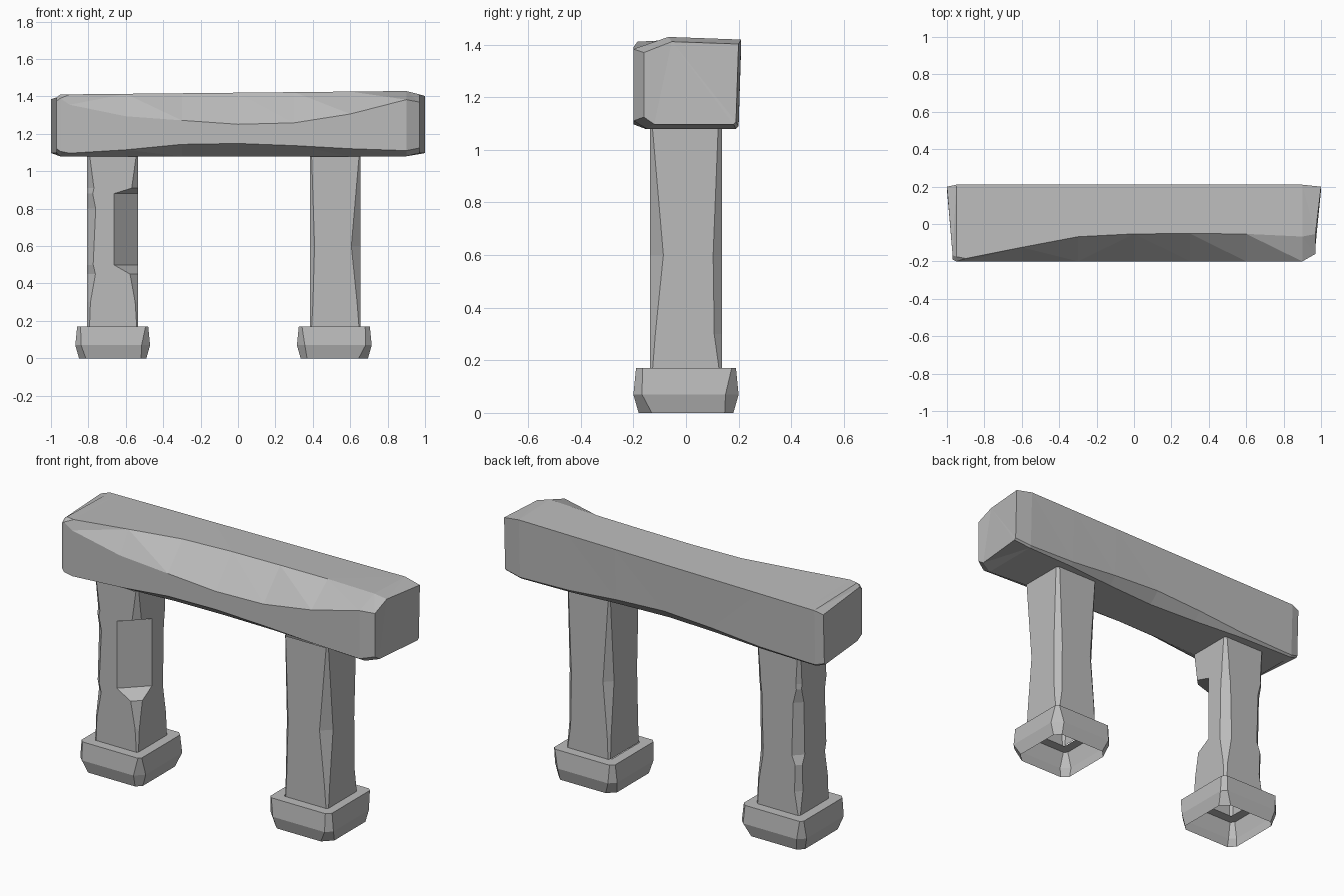
import bpy
import bmesh
import math
import random

random.seed(4)

cube = bpy.data.objects.get("Cube")
if cube:
    bpy.data.objects.remove(cube, do_unlink=True)

GREY = (0.5, 0.5, 0.5, 1)
stone = bpy.data.materials.new("grey stone")
stone.use_nodes = True
stone.diffuse_color = GREY
stone.node_tree.nodes["Principled BSDF"].inputs["Base Color"].default_value = GREY

PLINTH_TOP = 0.17
LINTEL_BASE = 1.08
LINTEL_TOP = 1.42
HALF_DEPTH = 0.2
PILLAR_HALF = 0.136


def loft(name, rings, capped):
    """Join equal rings of points into a faceted skin, with closed or open ends."""
    bm = bmesh.new()
    loops = [[bm.verts.new(point) for point in ring] for ring in rings]
    count = len(loops[0])
    for lower, upper in zip(loops, loops[1:]):
        for i in range(count):
            j = (i + 1) % count
            bm.faces.new((lower[i], lower[j], upper[j], upper[i]))
    if capped:
        bm.faces.new(reversed(loops[0]))
        bm.faces.new(loops[-1])
    bmesh.ops.triangulate(bm, faces=bm.faces[:])
    bmesh.ops.recalc_face_normals(bm, faces=bm.faces[:])
    mesh = bpy.data.meshes.new(name)
    bm.to_mesh(mesh)
    bm.free()
    mesh.materials.append(stone)
    bpy.context.collection.objects.link(bpy.data.objects.new(name, mesh))


def chipped_ring(centre_x, z, half_x, half_y, chips):
    """Rectangle at height z; chips run front right, front left, back left, back right."""
    corners = ((-1, -1), (1, -1), (1, 1), (-1, 1))
    ring = []
    for (side, face), chip in zip(corners, chips):
        on_side = (centre_x + side * half_x, face * (half_y - chip), z)
        on_face = (centre_x + side * (half_x - chip), face * half_y, z)
        ring += [on_side, on_face] if side * face > 0 else [on_face, on_side]
    return ring


def lintel_ring(x):
    """Cross-section whose front edges are worn back most at mid span."""
    wear = 1 - x * x
    rough = random.uniform(-0.02, 0.02)
    top = LINTEL_TOP + x / 100
    back_chip = 0.01 + wear ** 4 / 20
    return [
        (x, -HALF_DEPTH + 0.04 + wear / 20, LINTEL_BASE),
        (x, -HALF_DEPTH, LINTEL_BASE + 0.02 + wear ** 2 / 18 + rough / 2),
        (x, -HALF_DEPTH, LINTEL_TOP - 0.03 - wear / 8 + rough),
        (x, -HALF_DEPTH + wear / 9 + (1 + x) / 20 + rough, top),
        (x, HALF_DEPTH + 0.01, top - 0.01),
        (x, HALF_DEPTH, LINTEL_BASE + back_chip),
        (x, HALF_DEPTH - back_chip, LINTEL_BASE),
    ]


def worn_end(ring, side, pull):
    """Shrink a ring towards the back and set it at the end of the lintel."""
    middle = (LINTEL_BASE + LINTEL_TOP) / 2
    return [(side * (1 - (0.03 if y < 0 else 0)), y * (pull if y < 0 else 0.95),
             middle + (z - middle) * 0.9) for x, y, z in ring]


# Lintel
span = [lintel_ring(step * 0.3) for step in range(-3, 4)]
span.insert(0, lintel_ring(-0.95))
loft("lintel", [worn_end(span[0], -1, 0.95)] + span + [worn_end(span[-1], 1, 0.8)], True)


def pillar(name, centre_x, heights, gouge):
    """Open shaft with softly worn corners and a gouge down its front left corner."""
    rings = []
    for z in heights:
        t = (z - PLINTH_TOP) / (LINTEL_BASE - PLINTH_TOP)
        wear = 0.01 + 0.03 * math.sin(math.pi * t)
        chips = [wear * random.uniform(0.6, 1.4) for corner in range(4)]
        if 0.45 < z < 0.9:
            chips[1] = gouge
        rings.append(chipped_ring(centre_x, z, PILLAR_HALF, PILLAR_HALF, chips))
    loft(name, rings, False)


def plinth(name, centre_x):
    """Hollow block that bulges low down and closes in on the shaft at the top."""
    chips = [random.uniform(0.02, 0.06) for corner in range(4)]
    outline = ((0, 0.18, chips), (0.07, HALF_DEPTH, chips[::-1]),
               (PLINTH_TOP, 0.19, [chip / 2 for chip in chips]),
               (PLINTH_TOP, PILLAR_HALF, [0.01] * 4))
    loft(name, [chipped_ring(centre_x, z, half, half, worn) for z, half, worn in outline], False)


# Pillars and plinths
pillar("right_pillar", -0.67, (PLINTH_TOP, 0.3, 0.45, 0.5, 0.8, 0.88, 0.91, LINTEL_BASE), 0.13)
pillar("left_pillar", 0.52, (PLINTH_TOP, 0.3, 0.6, LINTEL_BASE), 0.05)
plinth("right_plinth", -0.67)
plinth("left_plinth", 0.515)
